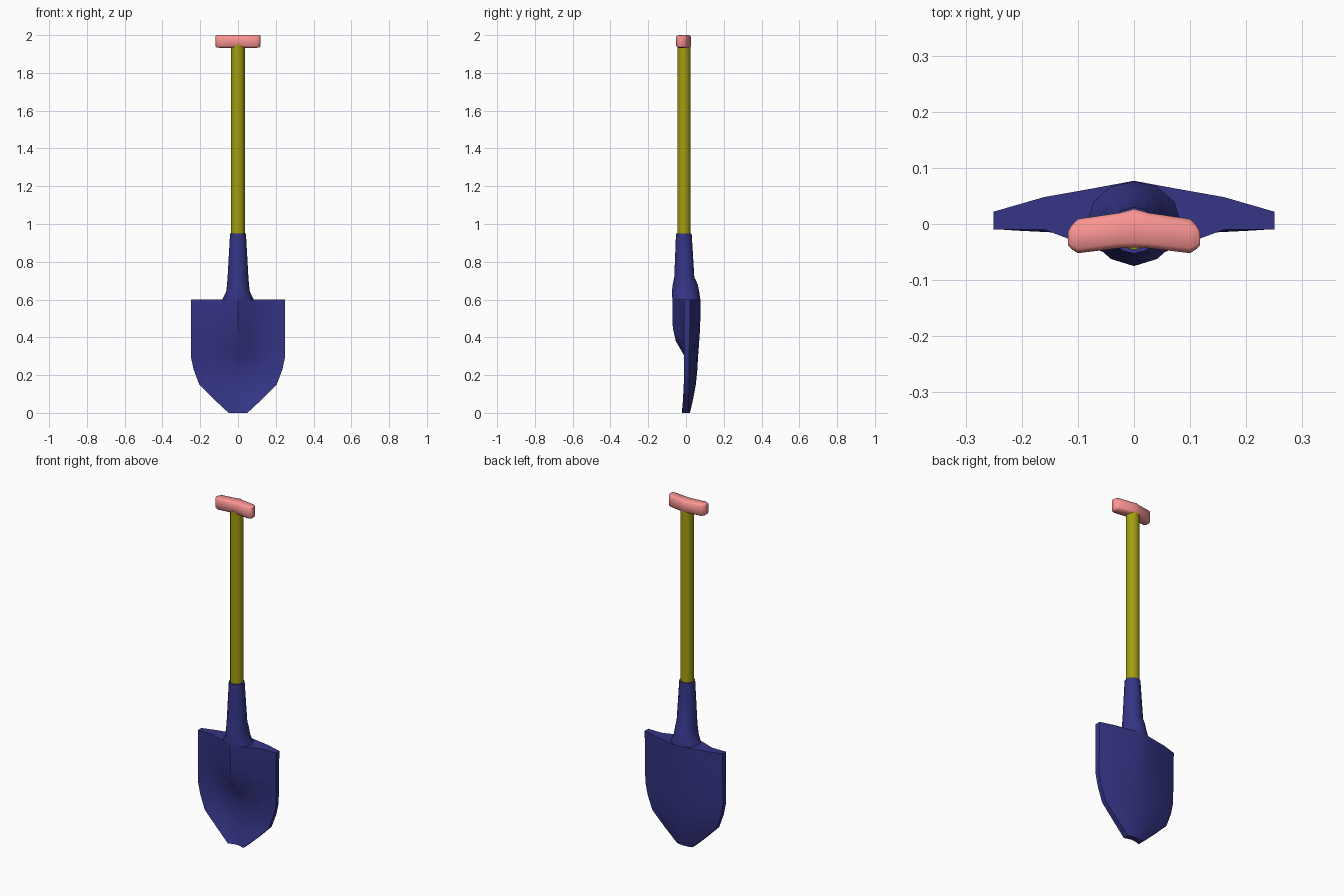
import bpy, bmesh
from math import sin, cos, pi, radians

if "Cube" in bpy.data.objects:
    bpy.data.objects.remove(bpy.data.objects["Cube"])


def material(name, colour):
    m = bpy.data.materials.new(name)
    m.diffuse_color = (*colour, 1)
    m.use_nodes = True
    m.node_tree.nodes["Principled BSDF"].inputs["Base Color"].default_value = m.diffuse_color
    return m


def loft(name, rings, mat, angle=40):
    """Skin a list of equal-length point rings and cap both ends."""
    bm = bmesh.new()
    loops = [[bm.verts.new(p) for p in ring] for ring in rings]
    n = len(loops[0])
    for a, b in zip(loops, loops[1:]):
        for i in range(n):
            j = (i + 1) % n
            bm.faces.new((a[i], a[j], b[j], b[i]))
    bm.faces.new(loops[0])
    bm.faces.new(loops[-1])
    bmesh.ops.recalc_face_normals(bm, faces=bm.faces)
    mesh = bpy.data.meshes.new(name)
    bm.to_mesh(mesh)
    bm.free()
    ob = bpy.data.objects.new(name, mesh)
    bpy.context.collection.objects.link(ob)
    mesh.materials.append(mat)
    bpy.ops.object.select_all(action='DESELECT')
    ob.select_set(True)
    bpy.context.view_layer.objects.active = ob
    bpy.ops.object.shade_smooth_by_angle(angle=radians(angle))
    return ob


def oval(z, rx, y0, y1, sides=12):
    cy, ry = (y0 + y1) / 2, (y1 - y0) / 2
    return [(rx * sin(2 * pi * i / sides), cy - ry * cos(2 * pi * i / sides), z)
            for i in range(sides)]


steel = material("blue_steel", (0.035, 0.035, 0.24))
wood = material("olive_wood", (0.36, 0.34, 0.005))
pink = material("pink_grip", (0.95, 0.3, 0.29))

# Blade: z, half width, front depths centre to edge, back depths edge to centre
COLS = (0, 0.28, 0.64, 1)
BLADE = [
    (0.60, 0.25, (-.072, -.044, -.010, -.010), (.022, .048, .064, .077)),
    (0.45, 0.25, (-.070, -.036, -.002, -.010), (.020, .048, .064, .075)),
    (0.38, 0.25, (-.054, -.018, .006, -.010), (.018, .047, .062, .070)),
    (0.30, 0.25, (-.008, .008, .010, -.010), (.016, .046, .059, .064)),
    (0.23, 0.235, (.020, .020, .012, -.010), (.016, .044, .056, .060)),
    (0.15, 0.205, (.020, .018, .008, -.012), (.016, .038, .049, .052)),
    (0.07, 0.125, (.008, .006, -.001, -.016), (.014, .030, .036, .037)),
    (0.00, 0.05, (-.010, -.011, -.016, -.022), (.012, .018, .020, .021)),
]


def blade_ring(z, w, front, back):
    half = [(c * w, y, z) for c, y in zip(COLS, front)]
    half += [(c * w, y, z) for c, y in zip(COLS[::-1], back)]
    return half + [(-x, y, z) for x, y, z in half[-2:0:-1] if x > 0]


loft("blade", [blade_ring(*row) for row in BLADE], steel)

# Socket that flares into the blade
loft("socket", [oval(*s) for s in (
    (0.95, .042, -.053, .030), (0.72, .055, -.062, .044),
    (0.68, .058, -.070, .062), (0.64, .063, -.075, .070),
    (0.60, .083, -.072, .076))], steel)

# Shaft
loft("shaft", [oval(0.93, .036, -.046, .025), oval(1.95, .036, -.046, .025)], wood)


# Grip: cross sections along x, ends swept forward
def grip_ring(x, y0, y1, z0, z1, c):
    return [(x, y0 + c, z0), (x, y1 - c, z0), (x, y1, z0 + c), (x, y1, z1 - c),
            (x, y1 - c, z1), (x, y0 + c, z1), (x, y0, z1 - c), (x, y0, z0 + c)]


GRIP = [(0, -.042, .027, 1.933, 2.0, .009), (.025, -.043, .020, 1.933, 2.0, .009),
        (.100, -.052, .009, 1.933, 2.0, .009), (.112, -.044, -.003, 1.935, 2.0, .007),
        (.118, -.037, -.014, 1.940, 1.998, .005)]
sections = [(-s[0], *s[1:]) for s in GRIP[:0:-1]] + GRIP
loft("grip", [grip_ring(*s) for s in sections], pink, 50)
